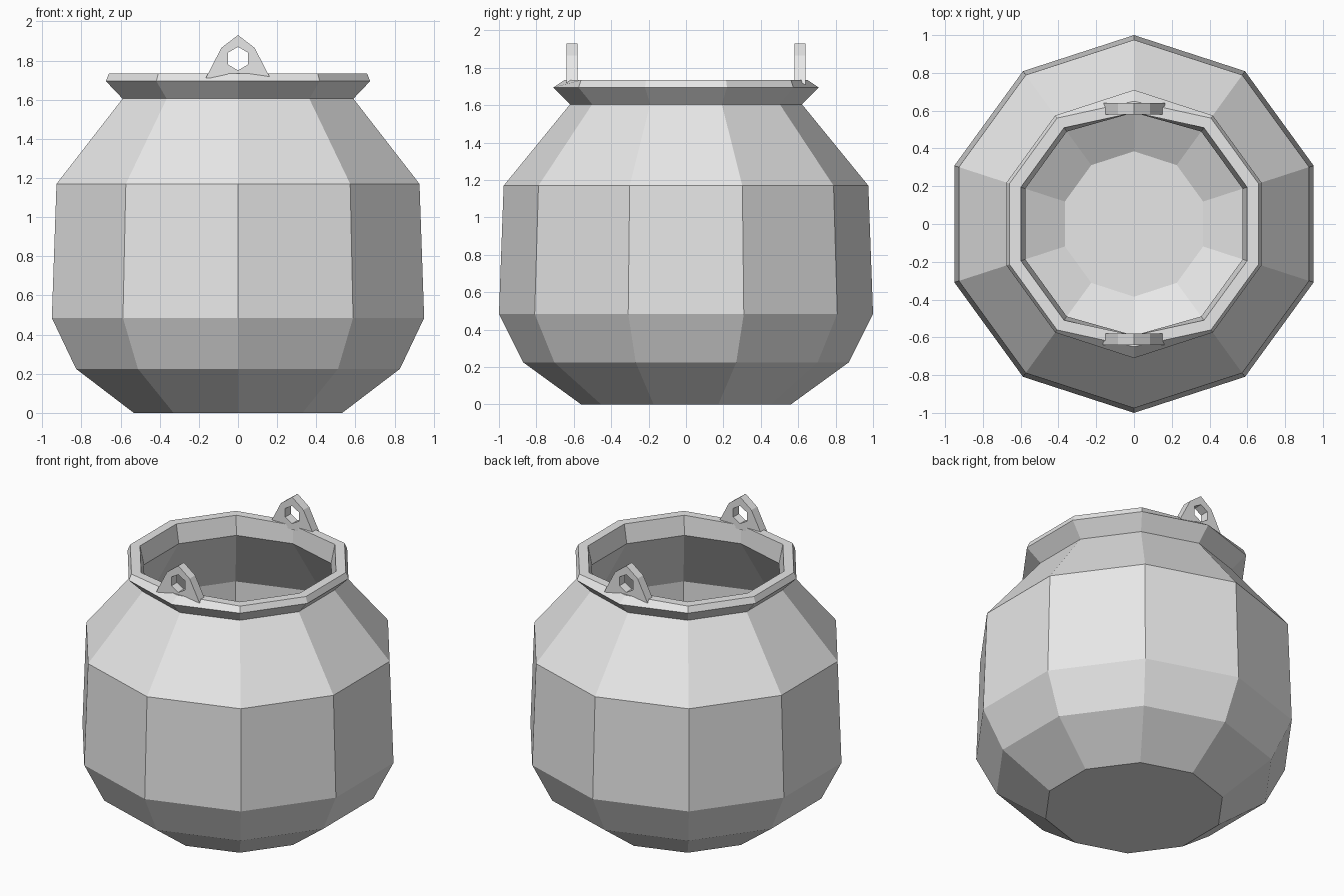
import bpy, bmesh
from math import sin, cos, pi

if "Cube" in bpy.data.objects:
    bpy.data.objects.remove(bpy.data.objects["Cube"], do_unlink=True)

SIDES = 10

grey = bpy.data.materials.new("plain grey")
grey.use_nodes = True
grey.diffuse_color = (0.8, 0.8, 0.8, 1)
grey.node_tree.nodes["Principled BSDF"].inputs["Base Color"].default_value = (0.8, 0.8, 0.8, 1)


def finish(name, bm):
    """Turn a bmesh into a flat-shaded object."""
    bmesh.ops.recalc_face_normals(bm, faces=bm.faces)
    mesh = bpy.data.meshes.new(name)
    bm.to_mesh(mesh)
    bm.free()
    mesh.materials.append(grey)
    obj = bpy.data.objects.new(name, mesh)
    bpy.context.collection.objects.link(obj)
    return obj


def bridge(bm, a, b):
    """Join two closed loops of vertices with quads."""
    n = len(a)
    for i in range(n):
        j = (i + 1) % n
        bm.faces.new((a[i], a[j], b[j], b[i]))


# Pot wall, outside then inside: radius, height, radius at the lug corners
profile = [
    (0.56, 0.0, 0.56), (0.87, 0.225, 0.87), (1.0, 0.485, 1.0),
    (0.975, 1.17, 0.975), (0.62, 1.605, 0.62), (0.71, 1.695, 0.71),
    (0.693, 1.735, 0.65), (0.63, 1.735, 0.59), (0.605, 1.61, 0.59),
    (0.9, 1.16, 0.9), (0.92, 0.5, 0.92), (0.78, 0.29, 0.78),
    (0.385, 0.08, 0.385),
]
bm = bmesh.new()
rings = []
for radius, z, lug_radius in profile:
    ring = []
    for i in range(SIDES):
        a = pi / 2 + 2 * pi * i / SIDES
        r = lug_radius if i % (SIDES // 2) == 0 else radius
        ring.append(bm.verts.new((r * cos(a), r * sin(a), z)))
    rings.append(ring)
for lower, upper in zip(rings, rings[1:]):
    bridge(bm, lower, upper)
bm.faces.new(rings[0])
bm.faces.new(rings[-1])
finish("pot_body", bm)

# Lugs: pierced plates standing on the rim, front and back
outline = [(0, 1.93), (-0.085, 1.865), (-0.165, 1.71),
           (0, 1.71), (0.165, 1.71), (0.085, 1.865)]
hole = [(0.06 * cos(pi / 2 + k * pi / 3), 1.81 + 0.06 * sin(pi / 2 + k * pi / 3))
        for k in range(6)]


def make_lug(name, y):
    bm = bmesh.new()
    loops = []
    for points, depth in ((outline, -0.03), (outline, 0.03), (hole, 0.03), (hole, -0.03)):
        loops.append([bm.verts.new((x, y + depth, z)) for x, z in points])
    for i in range(4):
        bridge(bm, loops[i], loops[(i + 1) % 4])
    finish(name, bm)


make_lug("front_lug", -0.61)
make_lug("back_lug", 0.61)
